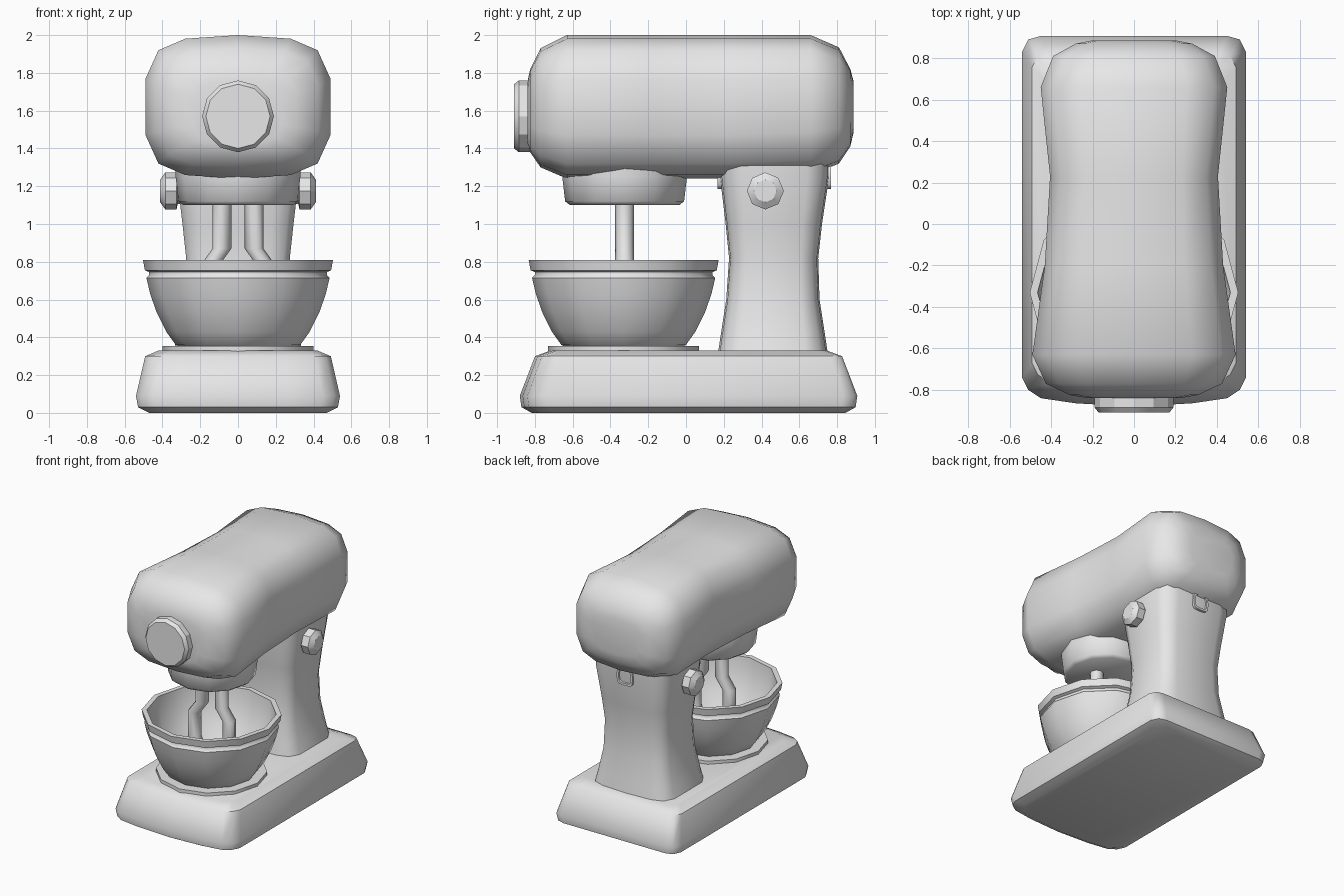
import bpy, bmesh, math
from mathutils import Matrix, Vector

cube = bpy.data.objects.get("Cube")
if cube:
    bpy.data.objects.remove(cube, do_unlink=True)

gray = bpy.data.materials.new("light_gray")
gray.use_nodes = True
gray.diffuse_color = (0.8, 0.8, 0.8, 1)
gray.node_tree.nodes["Principled BSDF"].inputs["Base Color"].default_value = (0.8, 0.8, 0.8, 1)


def loft(name, rings, angle=50):
    """Skin a list of equal-length closed rings and cap both ends."""
    bm = bmesh.new()
    loops = [[bm.verts.new(p) for p in ring] for ring in rings]
    for a, b in zip(loops, loops[1:]):
        for i in range(len(a)):
            j = (i + 1) % len(a)
            bm.faces.new((a[i], a[j], b[j], b[i]))
    bm.faces.new(loops[0])
    bm.faces.new(loops[-1])
    bmesh.ops.remove_doubles(bm, verts=bm.verts, dist=0.0005)
    bmesh.ops.recalc_face_normals(bm, faces=bm.faces)
    mesh = bpy.data.meshes.new(name)
    bm.to_mesh(mesh)
    bm.free()
    mesh.materials.append(gray)
    obj = bpy.data.objects.new(name, mesh)
    bpy.context.collection.objects.link(obj)
    bpy.ops.object.select_all(action='DESELECT')
    obj.select_set(True)
    bpy.context.view_layer.objects.active = obj
    bpy.ops.object.shade_smooth_by_angle(angle=math.radians(angle))
    return obj


def mirrored(half):
    """Close a half outline that starts and ends on the centre line."""
    return half + [(-x, v) for x, v in reversed(half) if x > 0]


def turned(name, profile, centre, axis='Z', sides=12, angle=50):
    """Turn a (radius, height) profile about an axis through centre."""
    rot = Vector((0, 0, 1)).rotation_difference(
        {'Z': Vector((0, 0, 1)), 'X': Vector((1, 0, 0)),
         '-X': Vector((-1, 0, 0)), '-Y': Vector((0, -1, 0))}[axis]).to_matrix()
    rings = []
    for r, h in profile:
        ring = []
        for i in range(sides):
            a = math.tau * i / sides
            ring.append(rot @ Vector((r * math.cos(a), r * math.sin(a), h)) + Vector(centre))
        rings.append(ring)
    return loft(name, rings, angle)


# Base: soft rounded slab, tapering to the top, with a bowed front
base_plan = mirrored([(0, -0.88), (0.28, -0.865), (0.45, -0.84), (0.51, -0.80), (0.54, -0.74),
                      (0.54, 0.83), (0.51, 0.89), (0.45, 0.907), (0, 0.907)])
base_levels = [(0, 0.87, 0.93), (0.03, 0.98, 0.99), (0.09, 1, 1), (0.30, 0.91, 0.91), (0.33, 0.78, 0.82)]
loft("base", [[(x * sx, (y - 0.013) * sy + 0.013, z) for x, y in base_plan]
              for z, sx, sy in base_levels])

# Column: waisted upright with rounded corners
column_plan = mirrored([(0, -1), (0.6, -0.97), (0.86, -0.86), (0.98, -0.6),
                        (0.98, 0.6), (0.86, 0.86), (0.6, 0.97), (0, 1)])
column_levels = [(0.32, 0.35, 0.17, 0.75), (0.42, 0.325, 0.185, 0.735), (0.60, 0.29, 0.213, 0.707),
                 (0.82, 0.28, 0.228, 0.70), (1.0, 0.30, 0.21, 0.72),
                 (1.25, 0.33, 0.18, 0.758), (1.40, 0.33, 0.18, 0.758)]
loft("column", [[(x * w, (a + b) / 2 + y * (b - a) / 2, z) for x, y in column_plan]
                for z, w, a, b in column_levels])

# Motor head: rounded section swept front to back, waisted in the middle
head_section = mirrored([(0, 1), (0.57, 0.95), (0.86, 0.79), (1, 0.39),
                         (1, -0.39), (0.86, -0.79), (0.57, -0.95), (0, -1)])
# stations: y, half width, bottom, top
head_stations = [(-0.838, 0.23, 1.42, 1.76), (-0.825, 0.31, 1.38, 1.82), (-0.77, 0.425, 1.30, 1.93),
                 (-0.63, 0.49, 1.24, 2), (-0.20, 0.43, 1.24, 2), (0.23, 0.405, 1.24, 2),
                 (0.66, 0.45, 1.26, 2), (0.81, 0.39, 1.32, 1.935), (0.87, 0.28, 1.41, 1.82),
                 (0.886, 0.2, 1.48, 1.76)]
loft("motor_head", [[(x * w, y, (lo + hi) / 2 + z * (hi - lo) / 2) for x, z in head_section]
                    for y, w, lo, hi in head_stations], 60)

# Front hub cap
turned("front_cap", [(0.19, -0.06), (0.19, 0.05), (0.17, 0.075)], (0, -0.835, 1.57), '-Y', 12, 28)

# Beater housing below the head
turned("beater_housing", [(0.29, 1.10), (0.315, 1.12), (0.33, 1.25), (0.33, 1.34)], (0, -0.325, 0))

# Bowl with rolled lip and hollow inside, on its round seat
turned("bowl_seat", [(0.40, 0.32), (0.40, 0.355)], (0, -0.33, 0))
turned("bowl", [(0.30, 0.345), (0.33, 0.36), (0.38, 0.43), (0.43, 0.53), (0.465, 0.63), (0.485, 0.715),
                (0.47, 0.73), (0.47, 0.745), (0.493, 0.755), (0.503, 0.81),
                (0.465, 0.81), (0.455, 0.70), (0.40, 0.53), (0.31, 0.39), (0.1, 0.375)],
       (0, -0.33, 0))

# Paired beaters and side knobs
beater_path = [(0.085, 1.15), (0.085, 0.87), (0.15, 0.78), (0.15, 0.58), (0.10, 0.46)]
for side, s, axis in (("left", 1, 'X'), ("right", -1, '-X')):
    rings = []
    for px, z in beater_path:
        rings.append([(s * px + 0.05 * math.cos(math.tau * i / 8),
                       -0.325 + 0.05 * math.sin(math.tau * i / 8), z) for i in range(8)])
    loft("beater_" + side, rings)
    turned("knob_" + side, [(0.07, 0.24), (0.07, 0.32), (0.098, 0.325), (0.098, 0.385), (0.06, 0.412)],
           (0, 0.42, 1.175), axis, 8, 35)

# Hinge latches tucked under the head, front and back of the column
latch_plan = [(0.07 * math.copysign(abs(math.cos(a)) ** 0.5, math.cos(a)),
               0.07 * math.copysign(abs(math.sin(a)) ** 0.5, math.sin(a)))
              for a in [math.tau * i / 12 for i in range(12)]]
for name, y0, y1 in (("latch_back", 0.70, 0.768), ("latch_front", 0.24, 0.168)):
    # raised rim with a sunken centre
    loft(name, [[(x * k, y, 1.255 + z * k) for x, z in latch_plan]
                for y, k in ((y0, 1), (y1, 1), (y1, 0.75), (y1 + (y0 - y1) * 0.25, 0.75))], 40)
